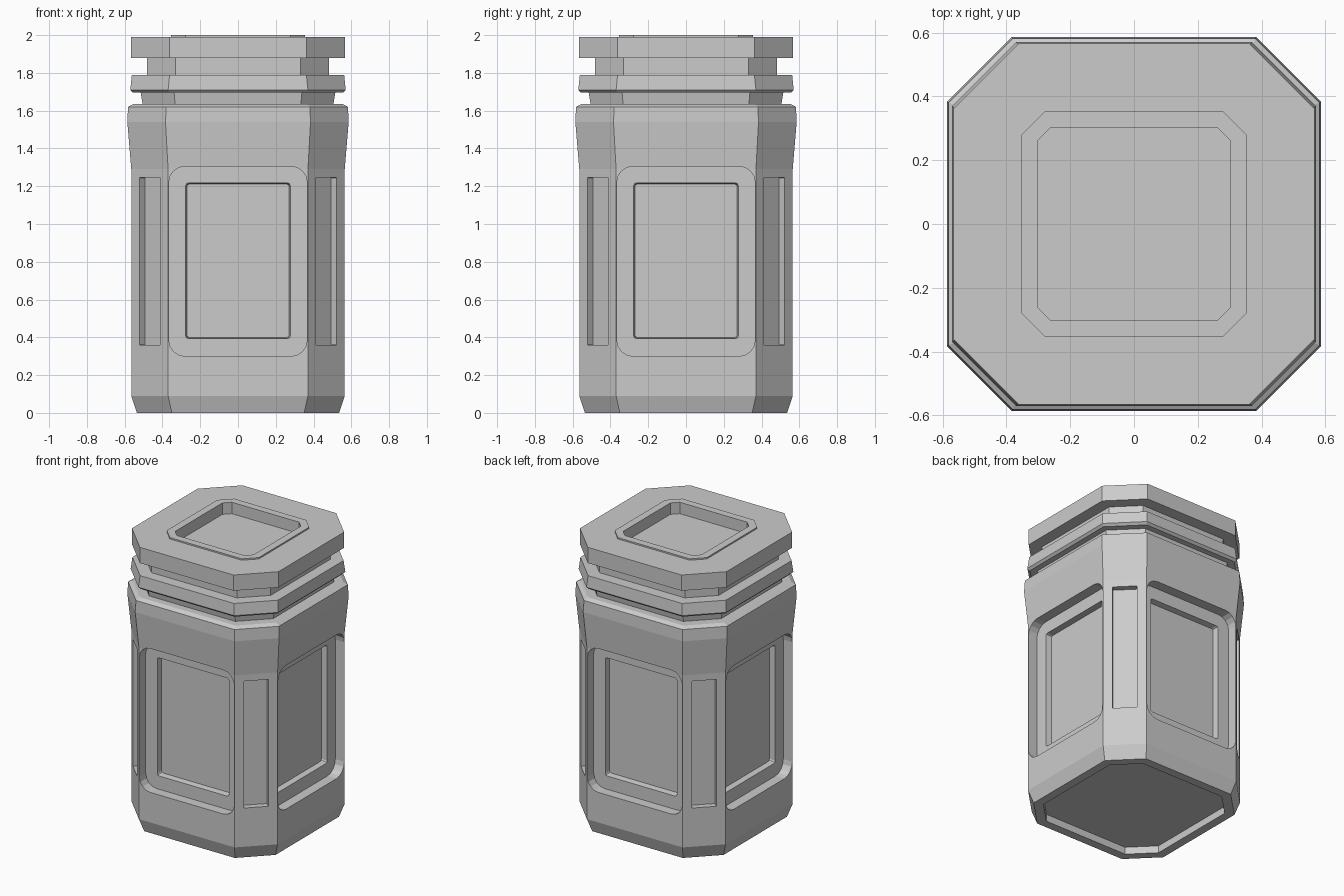
import bpy, bmesh, math
from mathutils import Matrix

if "Cube" in bpy.data.objects:
    bpy.data.objects.remove(bpy.data.objects["Cube"])


def octagon(h, c, z):
    """Chamfered square: half width h, flat sides end at c."""
    return [(c, -h, z), (h, -c, z), (h, c, z), (c, h, z),
            (-c, h, z), (-h, c, z), (-h, -c, z), (-c, -h, z)]


def loft(bm, loops):
    """Skin a stack of equal-length loops and cap both ends."""
    rings = [[bm.verts.new(p) for p in loop] for loop in loops]
    n = len(rings[0])
    for a, b in zip(rings, rings[1:]):
        for i in range(n):
            j = (i + 1) % n
            bm.faces.new((a[i], a[j], b[j], b[i]))
    bm.faces.new(rings[0][::-1])
    bm.faces.new(rings[-1])


def make_object(name, bm):
    bmesh.ops.recalc_face_normals(bm, faces=bm.faces[:])
    mesh = bpy.data.meshes.new(name)
    bm.to_mesh(mesh)
    bm.free()
    ob = bpy.data.objects.new(name, mesh)
    bpy.context.collection.objects.link(ob)
    return ob


def rounded_rect(w, z0, z1, r, y, seg):
    """Rounded rectangle facing -y at depth y."""
    pts = []
    for cx, cz, start in ((w - r, z1 - r, 0), (r - w, z1 - r, 90),
                          (r - w, z0 + r, 180), (w - r, z0 + r, 270)):
        for i in range(seg + 1):
            a = math.radians(start + 90 * i / seg)
            pts.append((cx + r * math.cos(a), y, cz + r * math.sin(a)))
    return pts


def cut_four(target, name, w, z0, z1, r, floor, mouth, taper=0.0, turn=0, seg=4):
    """Cut the same pocket into four sides; mouth is the surface distance."""
    bm = bmesh.new()
    for k in range(4):
        rot = Matrix.Rotation(math.radians(turn + 90 * k), 3, 'Z')
        loops = [rounded_rect(w - taper, z0 + taper, z1 - taper, r, -floor, seg),
                 rounded_rect(w, z0, z1, r, -mouth, seg),
                 rounded_rect(w, z0, z1, r, -mouth - 0.15, seg)]
        loft(bm, [[rot @ Matrix.Translation(p).translation for p in lp] for lp in loops])
    cutter = make_object(name, bm)
    cutter.hide_render = True
    mod = target.modifiers.new(name, 'BOOLEAN')
    mod.operation = 'DIFFERENCE'
    mod.solver = 'EXACT'
    mod.object = cutter
    bpy.context.view_layer.objects.active = target
    bpy.ops.object.modifier_apply(modifier=name)
    bpy.data.objects.remove(cutter)


# Canister shell: recessed base, body, grooved neck, lid and lid recess
profile = [
    (0.475, 0.325, 0.05), (0.475, 0.325, 0.0),                       # base recess
    (0.535, 0.350, 0.0), (0.565, 0.370, 0.09),                       # foot
    (0.565, 0.370, 1.29), (0.586, 0.384, 1.54),                      # body, shoulder
    (0.582, 0.380, 1.62), (0.555, 0.370, 1.635),
    (0.505, 0.333, 1.635), (0.515, 0.338, 1.695),                    # lower groove
    (0.555, 0.362, 1.695), (0.570, 0.370, 1.71), (0.562, 0.362, 1.79),  # collar
    (0.483, 0.330, 1.79), (0.483, 0.330, 1.88),                      # upper groove
    (0.566, 0.362, 1.88), (0.566, 0.362, 1.99),                      # lid
    (0.355, 0.278, 1.99), (0.355, 0.278, 2.0),                       # raised lip
    (0.303, 0.260, 2.0), (0.303, 0.260, 1.92),                       # lid recess
]
bm = bmesh.new()
loft(bm, [octagon(*p) for p in profile])
canister = make_object("canister", bm)

# Large rounded side pockets, then the inner panels sunk into them
cut_four(canister, "side_pocket", 0.366, 0.30, 1.305, 0.085, 0.495, 0.565)
cut_four(canister, "inner_panel", 0.277, 0.393, 1.217, 0.014, 0.455, 0.495, 0.006, seg=2)

# Narrow slots in the chamfered corners
diag = (0.565 + 0.370) / math.sqrt(2)
cut_four(canister, "corner_slot", 0.078, 0.36, 1.245, 0.002, diag - 0.042, diag, turn=45, seg=1)
